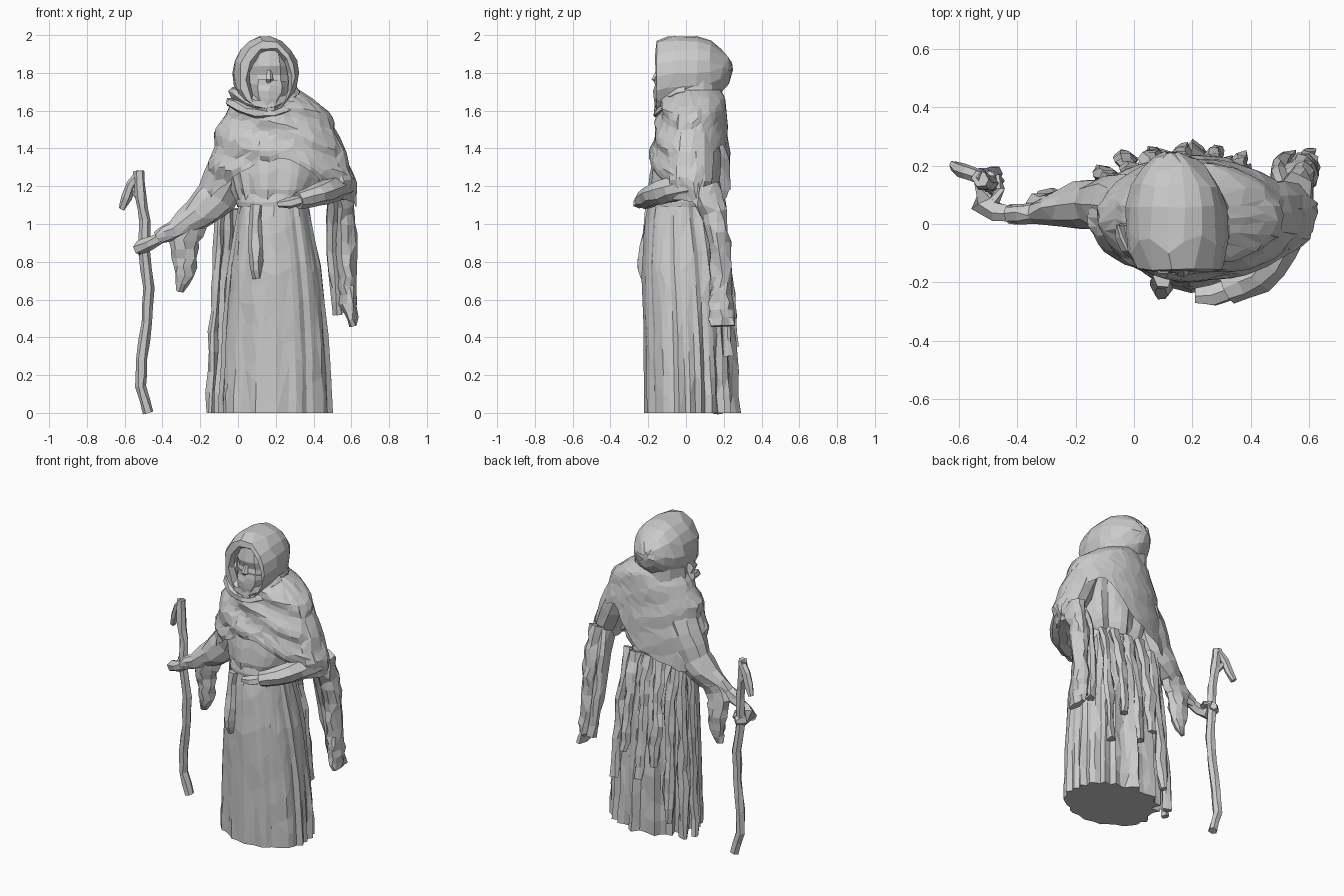
import bpy, bmesh, math, random
from mathutils import Vector
random.seed(7)
TAU = 2 * math.pi
rnd = lambda a: random.uniform(-a, a)


def lookup(keys, v):
    """Interpolate rows of (key, values...) at key v."""
    if v <= keys[0][0]:
        return keys[0][1:]
    for a, b in zip(keys, keys[1:]):
        if v <= b[0]:
            f = (v - a[0]) / (b[0] - a[0])
            return [p + (q - p) * f for p, q in zip(a[1:], b[1:])]
    return keys[-1][1:]


def skin(name, rows, caps=(True, True), ratio=1.0):
    """Join rings into a flat-shaded faceted surface."""
    bm = bmesh.new()
    vs = [[bm.verts.new(p) for p in r] for r in rows]
    n = len(rows[0])
    for r, s in zip(vs, vs[1:]):
        for i in range(n):
            j = (i + 1) % n
            bm.faces.new((r[i], r[j], s[j], s[i]))
    if caps[0]:
        bm.faces.new(vs[0][::-1])
    if caps[1]:
        bm.faces.new(vs[-1])
    bmesh.ops.recalc_face_normals(bm, faces=bm.faces)
    me = bpy.data.meshes.new(name)
    bm.to_mesh(me)
    bm.free()
    ob = bpy.data.objects.new(name, me)
    bpy.context.collection.objects.link(ob)
    if ratio < 1:
        d = ob.modifiers.new("facets", 'DECIMATE')
        d.ratio = ratio
    return ob


def tube(name, path, n=8, sub=2, rough=0.006, ratio=1.0):
    """Sweep an ellipse along (x, y, z, width, y-depth) points."""
    keys = [(i, *p) for i, p in enumerate(path)]
    count = (len(path) - 1) * sub
    pts = [lookup(keys, i / sub) for i in range(count + 1)]
    rows = []
    for i, p in enumerate(pts):
        t = Vector(pts[min(i + 1, count)][:3]) - Vector(pts[max(i - 1, 0)][:3])
        side = t.cross(Vector((0, 1, 0))).normalized()
        up = side.cross(t).normalized()
        c = Vector(p[:3])
        rows.append([c + side * (p[3] * math.cos(k * TAU / n) + rnd(rough))
                     + up * (p[4] * math.sin(k * TAU / n) + rnd(rough)) for k in range(n)])
    return skin(name, rows, ratio=ratio)


def body(name, keys, n, steps, amp_low, amp_high, ratio, caps=(True, True)):
    """Upright pleated loft from (z, cx, cy, rx, ry) sections."""
    lo = [rnd(1) for _ in range(n)]
    hi = [0.5 * p + rnd(0.6) for p in lo]
    z0, z1 = keys[0][0], keys[-1][0]
    rows = []
    for s in range(steps + 1):
        t = s / steps
        z = z0 + (z1 - z0) * t
        cx, cy, rx, ry = lookup(keys, z)
        row = []
        for i in range(n):
            a = i * TAU / n
            amp = (amp_low + (amp_high - amp_low) * t) * (1.5 if math.sin(a) > 0 else 0.7)
            d = amp * (lo[i] * (1 - t) + hi[i] * t) + rnd(amp * 0.25)
            row.append((cx + (rx + d) * math.cos(a), cy + (ry + d) * math.sin(a), z))
        rows.append(row)
    return skin(name, rows, caps, ratio)


# Pleated robe skirt, belt and bodice
body("robe_skirt", [(0, .20, .025, .298, .24), (.4, .20, .015, .28, .235),
                    (.75, .195, -.005, .25, .225), (1.0, .19, -.02, .205, .195),
                    (1.14, .19, -.03, .18, .155)], 52, 12, .022, .014, .55)
body("belt", [(1.09, .19, -.03, .195, .165), (1.12, .19, -.03, .20, .17),
              (1.16, .19, -.03, .19, .16)], 24, 3, .005, .005, .8)
body("bodice", [(1.12, .19, -.03, .185, .155), (1.2, .2, -.02, .225, .18),
                (1.35, .2, 0, .26, .175), (1.5, .2, .02, .25, .14),
                (1.62, .18, .03, .13, .1)], 36, 8, .016, .012, .6)

# Shawl over the shoulders with an uneven hem
SHAWL = [(1.0, .22, .07, .39, .16), (1.1, .23, .06, .385, .165), (1.18, .235, .045, .397, .19),
         (1.3, .225, .025, .378, .21), (1.4, .21, .02, .34, .21), (1.5, .205, .03, .318, .19),
         (1.6, .205, .035, .268, .18), (1.66, .20, .04, .21, .17), (1.71, .175, .04, .14, .14)]


def hem(a):
    s, c = math.sin(a), math.cos(a)
    if s < 0:
        return 1.35 - 0.25 * abs(c) ** (1.3 if c > 0 else 2)
    return 1.10 + 0.13 * s + (0.22 if c > 0 else -0.10) * abs(math.sin(2 * a))


rows = []
N, M = 44, 14
edge = [rnd(.02) for _ in range(N)]
for s in range(M + 1):
    t, row = s / M, []
    for i in range(N):
        a = i * TAU / N
        z = 1.71 + (hem(a) + edge[i] - 1.71) * t
        cx, cy, rx, ry = lookup(SHAWL, z)
        wrinkle = .010 * math.sin(38 * z + 5 * math.cos(a)) + rnd(.006)
        d = wrinkle * (1.0 if math.sin(a) < .2 else .35)
        row.append((cx + (rx + d) * math.cos(a), cy + (ry + d) * math.sin(a), z))
    rows.append(row)
skin("shawl", rows, (False, False), .6)

# Hood lofted from the face opening to the back of the head
HOOD = [(-.12, .165, 1.755, .105, .15), (-.16, .163, 1.765, .118, .17), (-.155, .155, 1.78, .145, .19),
        (-.10, .147, 1.79, .166, .2), (-.03, .145, 1.795, .175, .205), (.06, .145, 1.80, .172, .195),
        (.13, .145, 1.805, .15, .165), (.185, .14, 1.81, .115, .12), (.225, .135, 1.815, .07, .07),
        (.243, .13, 1.82, .025, .025)]
skin("hood", [[(cx + (rx + rnd(.007)) * math.cos(k * TAU / 18), y + rnd(.005),
                cz + (rz + rnd(.007)) * math.sin(k * TAU / 18)) for k in range(18)]
              for y, cx, cz, rx, rz in HOOD], (False, True), .7)
body("hood_nape", [(1.60, .16, .04, .19, .155), (1.68, .15, .04, .165, .15),
                   (1.78, .145, .04, .16, .15)], 18, 3, .005, .005, .8)

# Cowl draped below the chin
for r, (z, w, d, th) in enumerate([(1.635, .155, .135, .034), (1.585, .18, .15, .026)]):
    ring = []
    for i in range(13):
        a = math.pi * (1 + i / 12)
        ring.append((.14 + w * math.cos(a), d * math.sin(a),
                     z + .06 * math.cos(a) ** 2, th, th))
    tube(f"cowl_fold_{r + 1}", ring, 6, 1, .006, .85)

# Face filling the hood, with nose and wrapped lower veil
body("face", [(1.6, .165, -.06, .06, .085), (1.66, .165, -.06, .10, .095), (1.75, .165, -.06, .115, .098),
              (1.79, .165, -.055, .118, .09), (1.82, .165, -.06, .118, .105),
              (1.93, .165, -.05, .09, .095)], 12, 7, .004, .004, .8)
tube("nose", [(.165, -.145, 1.81, .012, .012), (.165, -.168, 1.765, .022, .016),
              (.165, -.15, 1.745, .014, .01)], 5, 1, .001)
tube("veil", [(.17, -.115, 1.76, .09, .05), (.165, -.12, 1.70, .085, .052),
              (.155, -.12, 1.63, .065, .05), (.15, -.125, 1.56, .03, .035)], 8, 2, .006)

# Arm reaching for the staff, with its hanging cuff
tube("staff_arm_sleeve", [(.02, .05, 1.45, .12, .11), (-.04, .06, 1.30, .115, .12),
                          (-.11, .07, 1.14, .11, .09), (-.22, .06, 1.05, .085, .075),
                          (-.34, .035, .97, .05, .04), (-.43, .035, .925, .033, .03)], 10, 2, .008, .8)
tube("staff_hand", [(-.41, .035, .925, .028, .028), (-.47, .04, .895, .035, .035),
                    (-.515, .07, .88, .04, .045), (-.51, .13, .875, .04, .04),
                    (-.48, .17, .87, .025, .02)], 6, 1, .004)
tube("staff_thumb", [(-.48, .07, .9, .016, .02), (-.455, .12, .90, .015, .015),
                     (-.47, .165, .885, .01, .012)], 5, 1, .002)
tube("staff_arm_cuff", [(-.25, .06, 1.01, .08, .05), (-.285, .065, .92, .085, .045),
                        (-.28, .075, .82, .065, .045), (-.285, .075, .73, .052, .035),
                        (-.305, .08, .64, .012, .012)], 8, 2, .01)

# Folded arm across the waist, with its long hanging sleeve
tube("folded_arm_upper", [(.42, .04, 1.5, .09, .10), (.49, .03, 1.34, .095, .12),
                          (.535, .02, 1.22, .08, .12), (.53, .02, 1.13, .06, .09)], 10, 2, .006, .8)
tube("folded_arm_forearm", [(.56, .05, 1.21, .07, .07), (.50, -.08, 1.18, .07, .07),
                            (.42, -.175, 1.155, .06, .065), (.32, -.225, 1.125, .045, .055)], 8, 2, .006)
tube("folded_hand", [(.34, -.22, 1.13, .03, .04), (.27, -.245, 1.11, .03, .04),
                     (.21, -.245, 1.105, .018, .03)], 6, 1, .003)
tube("hanging_sleeve", [(.56, .10, 1.2, .055, .08), (.565, .15, 1.06, .055, .07),
                        (.57, .18, .9, .056, .055), (.58, .185, .72, .048, .055),
                        (.585, .185, .58, .045, .065), (.61, .19, .46, .02, .07)], 10, 3, .01, .8)
tube("hanging_sleeve_fold", [(.51, .09, 1.18, .04, .07), (.50, .15, 1.04, .035, .06),
                             (.50, .19, .85, .035, .04), (.515, .21, .66, .03, .035),
                             (.53, .225, .52, .025, .03)], 8, 2, .008, .8)

# Sash tails: front knot end and ragged strips down the back and side
tube("front_sash_tail", [(.10, -.185, 1.10, .03, .03), (.09, -.20, .95, .035, .03),
                         (.095, -.22, .8, .035, .045), (.10, -.22, .71, .02, .025)], 6, 2, .006)
for i, (x0, y0, z0, x1, y1, z1, w) in enumerate([
        (-.10, .09, 1.08, -.155, .11, 0, .03), (-.06, .11, 1.08, -.11, .18, 0, .042),
        (-.01, .13, 1.08, -.03, .235, .1, .042), (.07, .14, 1.12, .06, .245, .45, .042),
        (.17, .14, 1.12, .17, .255, .35, .042), (.27, .14, 1.12, .28, .25, .5, .042),
        (.34, .11, 1.12, .37, .225, .3, .038)]):
    strip = []
    for k in range(6):
        t = k / 5
        e = t ** .6
        strip.append((x0 + (x1 - x0) * t + rnd(.01), y0 + (y1 - y0) * e, z0 + (z1 - z0) * t,
                      w * (.85 if k < 5 else .6) + rnd(.006), .025))
    tube(f"back_sash_strip_{i + 1}", strip, 6, 2, .008)

# Crooked staff with a hooked top
tube("staff", [(-.475, .17, .0, .026, .028), (-.515, .165, .14, .028, .028), (-.51, .16, .28, .03, .028),
               (-.485, .155, .48, .028, .028), (-.475, .145, .66, .03, .03), (-.495, .135, .86, .03, .028),
               (-.495, .14, 1.02, .028, .028), (-.515, .145, 1.15, .028, .03),
               (-.525, .155, 1.28, .032, .03)], 6, 2, .004)
tube("staff_hook", [(-.515, .16, 1.27, .022, .025), (-.565, .175, 1.21, .03, .028),
                    (-.59, .185, 1.14, .028, .026), (-.615, .20, 1.08, .018, .018)], 6, 1, .004)
tube("staff_twig", [(-.505, .15, 1.12, .018, .018), (-.545, .165, 1.17, .018, .016),
                    (-.57, .175, 1.21, .012, .012)], 5, 1, .002)
